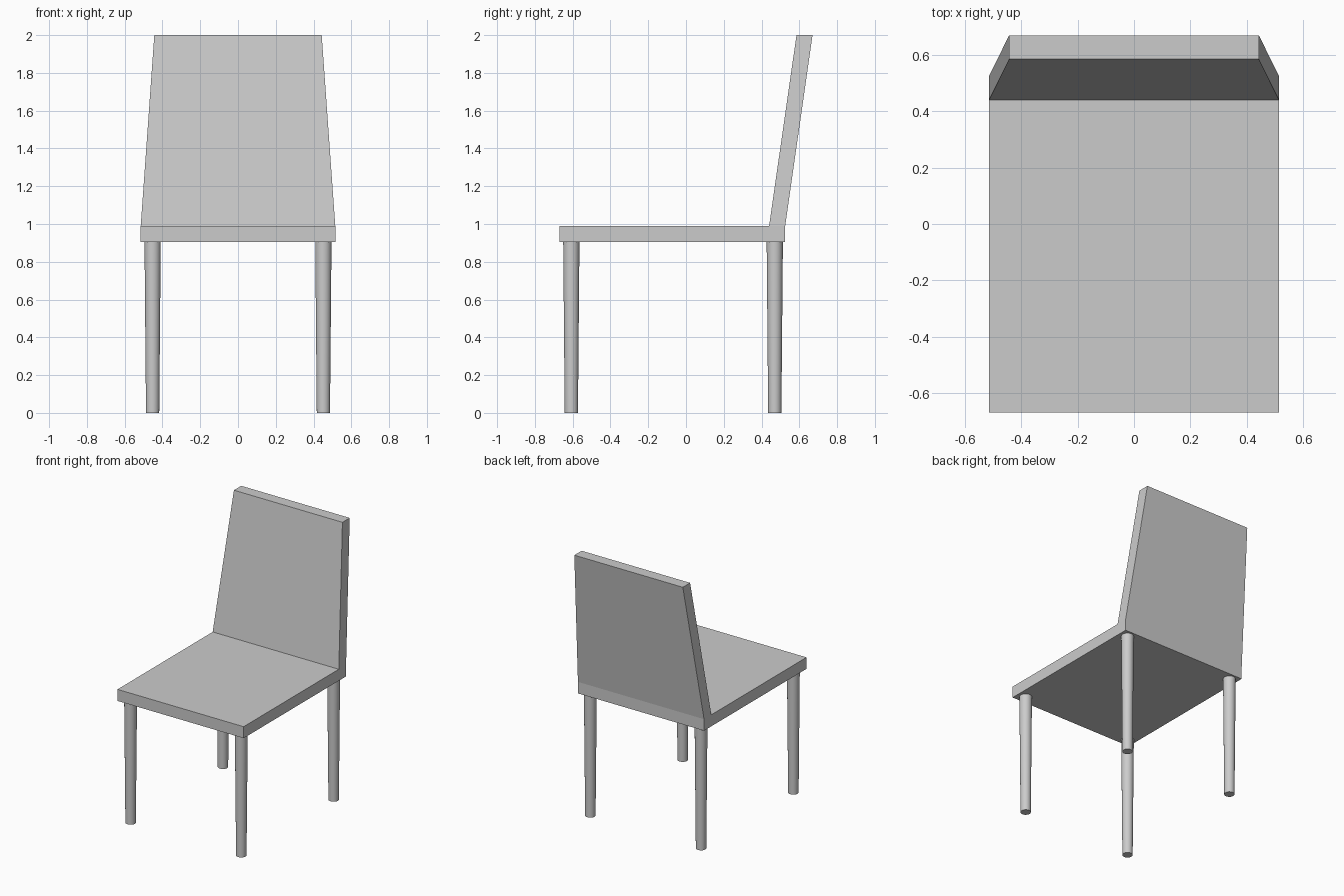
import bpy, bmesh, math

cube = bpy.data.objects.get("Cube")
if cube:
    bpy.data.objects.remove(cube, do_unlink=True)

GREY = (0.6, 0.6, 0.6, 1.0)
mat = bpy.data.materials.new("plain grey")
mat.use_nodes = True
mat.diffuse_color = GREY
mat.node_tree.nodes["Principled BSDF"].inputs["Base Color"].default_value = GREY


def make_object(name, bm):
    mesh = bpy.data.meshes.new(name)
    bmesh.ops.recalc_face_normals(bm, faces=bm.faces)
    bm.to_mesh(mesh)
    bm.free()
    mesh.materials.append(mat)
    obj = bpy.data.objects.new(name, mesh)
    bpy.context.collection.objects.link(obj)
    return obj


# Seat and backrest: one slab, its rear strip extruded up, leaning and narrowing
SEAT_BOTTOM, SEAT_TOP, TOP = 0.905, 0.99, 2.0
HALF_WIDTH, TOP_HALF_WIDTH, LEAN = 0.515, 0.443, 0.145
Y_FRONT, Y_BACKREST, Y_REAR = -0.67, 0.44, 0.525

bm = bmesh.new()
profile = [(Y_FRONT, SEAT_BOTTOM), (Y_REAR, SEAT_BOTTOM), (Y_REAR, SEAT_TOP),
           (Y_REAR + LEAN, TOP), (Y_BACKREST + LEAN, TOP),
           (Y_BACKREST, SEAT_TOP), (Y_FRONT, SEAT_TOP)]
sides = []
for sign in (-1, 1):
    ring = [bm.verts.new((sign * (TOP_HALF_WIDTH if z == TOP else HALF_WIDTH), y, z))
            for y, z in profile]
    sides.append(ring)
    # Seat edge, then backrest edge
    bm.faces.new([ring[i] for i in (0, 1, 2, 5, 6)])
    bm.faces.new([ring[i] for i in (2, 3, 4, 5)])
left, right = sides
for i in range(len(profile)):
    j = (i + 1) % len(profile)
    bm.faces.new((left[i], left[j], right[j], right[i]))
make_object("seat_and_backrest", bm)

# Four round legs, slightly tapered towards the floor
for row, y in (("front", -0.607), ("back", 0.47)):
    for side, sign in (("left", 1), ("right", -1)):
        bm = bmesh.new()
        bmesh.ops.create_cone(bm, cap_ends=True, segments=32, radius1=0.035,
                              radius2=0.043, depth=SEAT_BOTTOM)
        leg = make_object(f"{row}_{side}_leg", bm)
        leg.location = (sign * 0.452, y, SEAT_BOTTOM / 2)
        bpy.ops.object.select_all(action='DESELECT')
        leg.select_set(True)
        bpy.context.view_layer.objects.active = leg
        bpy.ops.object.shade_smooth_by_angle(angle=math.radians(40))
